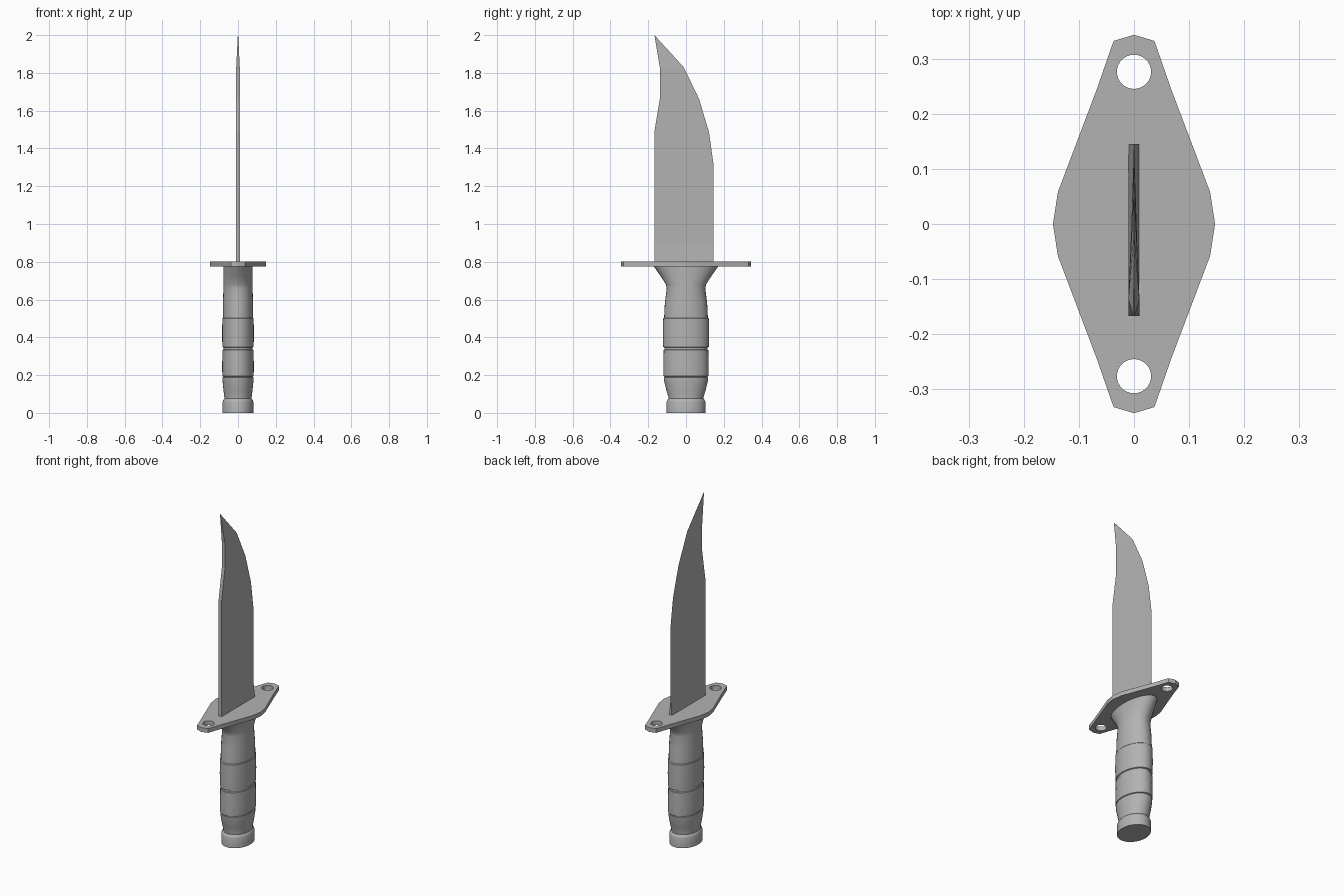
import bpy, bmesh
from math import sin, cos, pi

if "Cube" in bpy.data.objects:
    bpy.data.objects.remove(bpy.data.objects["Cube"])

grey = bpy.data.materials.new("dark_grey")
grey.diffuse_color = (.45, .45, .45, 1)
grey.use_nodes = True
grey.node_tree.nodes["Principled BSDF"].inputs["Base Color"].default_value = grey.diffuse_color


def finish(name, bm, smooth=None):
    bmesh.ops.remove_doubles(bm, verts=bm.verts, dist=0.0002)
    bmesh.ops.recalc_face_normals(bm, faces=bm.faces)
    mesh = bpy.data.meshes.new(name)
    bm.to_mesh(mesh)
    bm.free()
    mesh.materials.append(grey)
    ob = bpy.data.objects.new(name, mesh)
    bpy.context.collection.objects.link(ob)
    if smooth:
        bpy.ops.object.select_all(action='DESELECT')
        ob.select_set(True)
        bpy.context.view_layer.objects.active = ob
        bpy.ops.object.shade_smooth_by_angle(angle=smooth)
    return ob


def loft(name, rings, smooth=None):
    """Skin a stack of closed rings and cap both ends."""
    bm = bmesh.new()
    rows = [[bm.verts.new(p) for p in ring] for ring in rings]
    n = len(rows[0])
    for a, b in zip(rows, rows[1:]):
        for i in range(n):
            j = (i + 1) % n
            bm.faces.new((a[i], a[j], b[j], b[i]))
    bm.faces.new(rows[0][::-1])
    bm.faces.new(rows[-1])
    return finish(name, bm, smooth)


def ellipse(rx, ry, z, n=32):
    return [(rx * cos(2 * pi * i / n), ry * sin(2 * pi * i / n), z) for i in range(n)]


# Handle: oval sections (half width x, half width y, z) with grooves and a flare
grip = [
    (.072, .092, .06), (.072, .092, .080), (.077, .104, .12), (.082, .116, .17), (.082, .118, .188),
    (.078, .113, .189), (.078, .113, .192), (.083, .120, .195), (.084, .120, .25), (.082, .118, .333),
    (.078, .113, .335), (.078, .113, .346), (.083, .121, .349), (.084, .122, .42), (.083, .121, .499),
    (.080, .116, .503), (.080, .112, .58), (.077, .102, .66),
    (.077, .106, .68), (.077, .135, .725), (.077, .174, .78)]
loft("handle_grip", [ellipse(*s) for s in grip], 0.6)

# Pommel
loft("pommel", [ellipse(*s) for s in
     [(.082, .103, 0), (.082, .103, .058), (.079, .100, .066), (.072, .092, .075)]], 0.6)

# Blade: wedge section rows (spine y, z, half thickness, edge y, z, half thickness)
rows = [
    (-.167, .79, .010, .145, .79, .010), (-.167, .89, .010, .145, .89, 0),
    (-.167, 1.32, .010, .145, 1.32, 0), (-.167, 1.49, .010, .122, 1.485, 0),
    (-.137, 1.67, .010, .070, 1.66, 0), (-.137, 1.82, .010, -.012, 1.83, 0)]
bm = bmesh.new()
tip = [bm.verts.new((x, -.167, 2.0)) for x in (-.001, .001)]
quads = [[bm.verts.new(p) for p in ((-st, sy, sz), (st, sy, sz), (et, ey, ez), (-et, ey, ez))]
         for sy, sz, st, ey, ez, et in rows]
for a, b in zip(quads, quads[1:]):
    for i in range(4):
        j = (i + 1) % 4
        bm.faces.new((a[i], a[j], b[j], b[i]))
bm.faces.new(quads[0][::-1])
q = quads[-1]
bm.faces.new((q[0], q[1], tip[1], tip[0]))
bm.faces.new((q[1], q[2], tip[1]))
bm.faces.new((q[2], q[3], tip[0], tip[1]))
bm.faces.new((q[3], q[0], tip[0]))
finish("blade", bm)

# Guard: diamond plate with two round holes, as a filled curve
quarter = [(.147, 0), (.138, .058), (.068, .243), (.037, .332)]
right = [(x, -y) for x, y in quarter[:0:-1]] + quarter
outline = right + [(0, .343)] + [(-x, y) for x, y in right[::-1]] + [(0, -.343)]
holes = [[(.031 * cos(2 * pi * i / 32), s * .276 + .031 * sin(2 * pi * i / 32)) for i in range(32)]
         for s in (1, -1)]
curve = bpy.data.curves.new("guard", 'CURVE')
curve.dimensions = '2D'
curve.fill_mode = 'BOTH'
curve.extrude = .0125
for pts in [outline] + holes:
    sp = curve.splines.new('POLY')
    sp.points.add(len(pts) - 1)
    for p, (x, y) in zip(sp.points, pts):
        p.co = (x, y, 0, 1)
    sp.use_cyclic_u = True
curve.materials.append(grey)
guard = bpy.data.objects.new("guard", curve)
guard.location.z = .7885
bpy.context.collection.objects.link(guard)
bpy.ops.object.select_all(action='DESELECT')
guard.select_set(True)
bpy.context.view_layer.objects.active = guard
bpy.ops.object.convert(target='MESH')
bpy.ops.object.shade_smooth_by_angle(angle=0.25)
